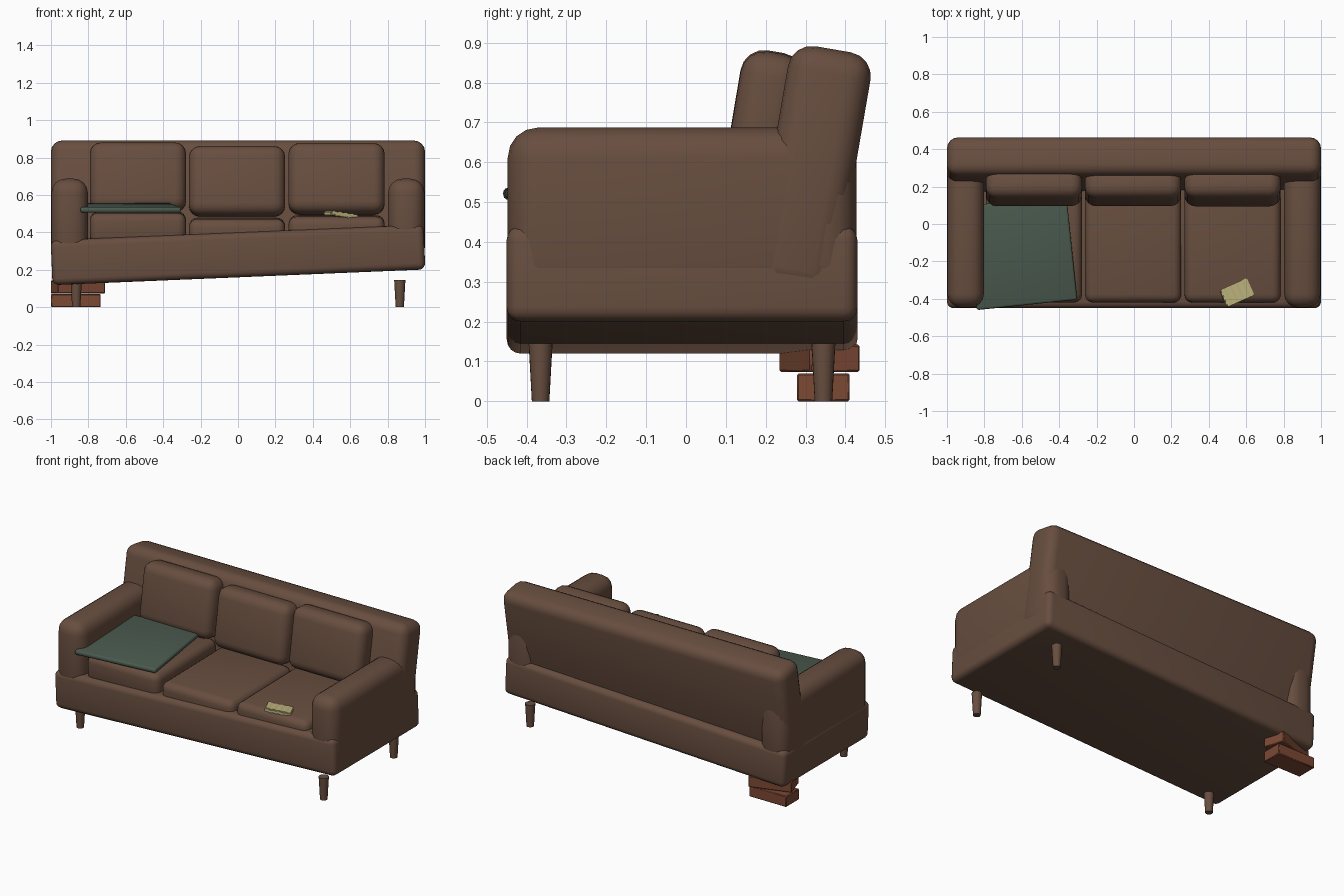
import bpy, bmesh, math
from mathutils import Matrix, Euler, Vector

if "Cube" in bpy.data.objects:
    bpy.data.objects.remove(bpy.data.objects["Cube"])


def material(name, rgb):
    m = bpy.data.materials.new(name)
    m.diffuse_color = (*rgb, 1)
    m.use_nodes = True
    m.node_tree.nodes["Principled BSDF"].inputs["Base Color"].default_value = m.diffuse_color
    return m


BROWN = material("brown upholstery", (0.138, 0.076, 0.050))
GREEN = material("green blanket", (0.069, 0.102, 0.076))
CREAM = material("cream paper", (0.510, 0.450, 0.205))
BRICK = material("red brick", (0.200, 0.066, 0.034))


def finish(name, bm, mat, angle=40):
    me = bpy.data.meshes.new(name)
    bm.to_mesh(me)
    bm.free()
    me.materials.append(mat)
    ob = bpy.data.objects.new(name, me)
    bpy.context.collection.objects.link(ob)
    bpy.ops.object.select_all(action='DESELECT')
    ob.select_set(True)
    bpy.context.view_layer.objects.active = ob
    bpy.ops.object.shade_smooth_by_angle(angle=math.radians(angle))
    return ob


def soft_box(name, size, loc, mat, rot=(0, 0, 0), bevel=0.05, segments=4):
    """Rounded box: size, centre and rotation in degrees."""
    bm = bmesh.new()
    bmesh.ops.create_cube(bm, size=1)
    bmesh.ops.scale(bm, vec=size, verts=bm.verts)
    bmesh.ops.bevel(bm, geom=bm.edges[:], offset=bevel, segments=segments,
                    profile=0.5, affect='EDGES', clamp_overlap=True)
    turn = Euler([math.radians(a) for a in rot]).to_matrix().to_4x4()
    bm.transform(Matrix.Translation(Vector(loc)) @ turn)
    return finish(name, bm, mat)


# sagging base, low at the left end
soft_box("base", (1.995, 0.88, 0.24), (0, -0.01, 0.28), BROWN, (0, -2.4, 0), 0.035)

# arms and leaning back
for side, x in (("left", -0.9), ("right", 0.9)):
    soft_box(side + "_arm", (0.195, 0.875, 0.42), (x, -0.01, 0.477), BROWN, bevel=0.075)
soft_box("back", (2.0, 0.21, 0.62), (0, 0.317, 0.578), BROWN, (-9.8, 0, 0), 0.06)

# seat and back cushions: centre x, seat top, back cushion bottom and top
cushions = (("left", -0.535, 0.508, 0.505, 0.885),
            ("middle", -0.005, 0.475, 0.480, 0.866),
            ("right", 0.527, 0.488, 0.490, 0.882))
for side, x, seat_top, low, high in cushions:
    soft_box(side + "_seat_cushion", (0.515, 0.62, 0.17),
             (x, -0.11, seat_top - 0.085), BROWN, (0.8, 0, 0), 0.045)
    soft_box(side + "_back_cushion", (0.515, 0.16, high - low - 0.01),
             (x, 0.195, (low + high) / 2), BROWN, (-9.5, 0, 0), 0.06)

# tapered legs; the back left one is missing
for name, x, y in (("front_left_leg", -0.865, -0.365),
                   ("front_right_leg", 0.865, -0.365),
                   ("back_right_leg", 0.865, 0.345)):
    bm = bmesh.new()
    bmesh.ops.create_cone(bm, cap_ends=True, segments=20, radius1=0.022,
                          radius2=0.03, depth=0.145)
    bm.transform(Matrix.Translation((x, y, 0.0725)))
    finish(name, bm, BROWN)

# bricks standing in for the missing leg
soft_box("lower_brick", (0.265, 0.132, 0.07), (-0.867, 0.345, 0.035), BRICK,
         bevel=0.004, segments=1)
soft_box("upper_brick", (0.265, 0.132, 0.068), (-0.855, 0.335, 0.108), BRICK,
         (0, 0, 17), 0.004, 1)

# folded blanket on the left seat
soft_box("blanket", (0.54, 0.56, 0.03), (-0.601, -0.154, 0.532), GREEN,
         (2.4, 0, 5.9), 0.012, 3)

# slightly wavy booklet on the right seat
bm = bmesh.new()
bmesh.ops.create_cube(bm, size=1)
bmesh.ops.scale(bm, vec=(0.16, 0.10, 0.024), verts=bm.verts)
bmesh.ops.bevel(bm, geom=bm.edges[:], offset=0.005, segments=2, affect='EDGES')
long_edges = [e for e in bm.edges if abs(e.verts[0].co.x - e.verts[1].co.x) > 0.1]
bmesh.ops.subdivide_edges(bm, edges=long_edges, cuts=19, use_grid_fill=True)
for v in bm.verts:
    v.co.z += 0.002 * math.sin(v.co.x * 2 * math.pi / 0.035)
bm.transform(Matrix.Translation((0.55, -0.367, 0.494)) @
             Euler((0, math.radians(8), math.radians(24))).to_matrix().to_4x4())
finish("booklet", bm, CREAM)
